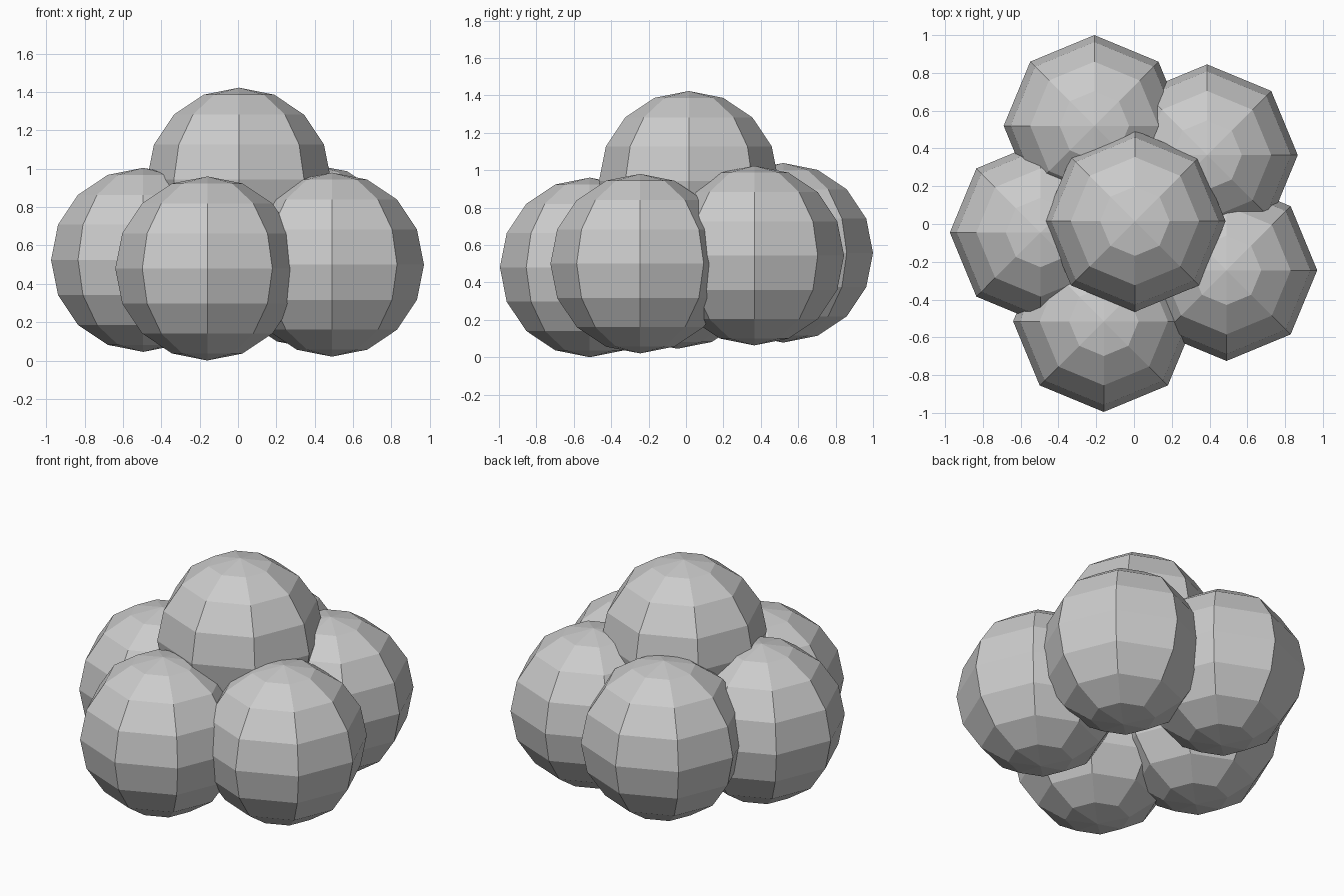
import bpy

if "Cube" in bpy.data.objects:
    bpy.data.objects.remove(bpy.data.objects["Cube"])

RADIUS = 0.48

# Ring of five faceted balls with one resting on top: name, centre
balls = [
    ("front_ball", (-0.16, -0.515, 0.48)),
    ("right_front_ball", (0.49, -0.245, 0.50)),
    ("right_back_ball", (0.387, 0.365, 0.543)),
    ("back_left_ball", (-0.21, 0.52, 0.558)),
    ("left_ball", (-0.495, -0.045, 0.525)),
    ("top_ball", (0.005, 0.015, 0.943)),
]


def add_ball(name, centre):
    bpy.ops.mesh.primitive_uv_sphere_add(
        segments=8, ring_count=8, radius=RADIUS, location=centre)
    ball = bpy.context.object
    ball.name = name
    bpy.ops.object.shade_flat()


for name, centre in balls:
    add_ball(name, centre)
